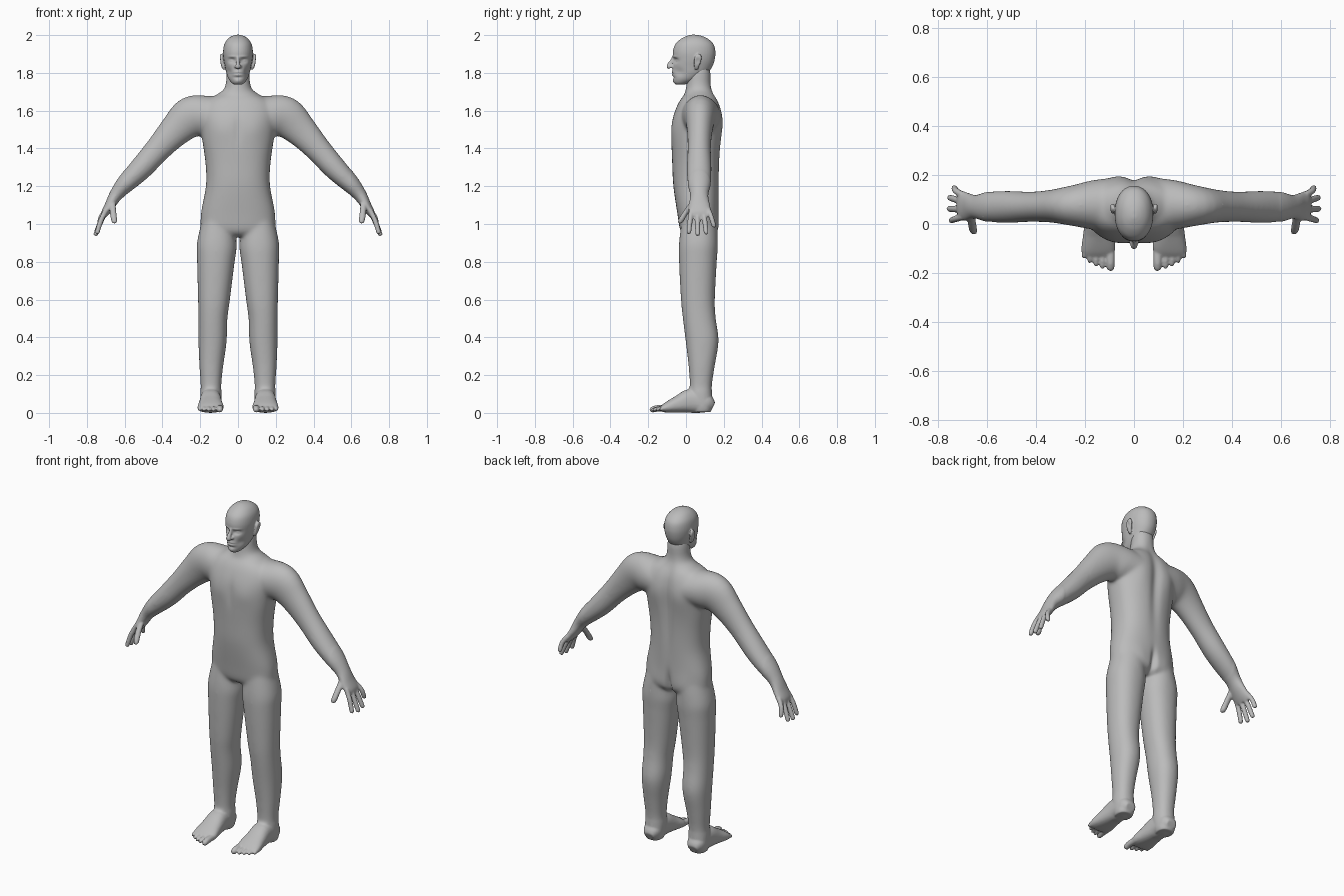
import bpy, bmesh, math
from mathutils import Vector

skin = bpy.data.materials.new("plain grey")
skin.diffuse_color = (0.5, 0.5, 0.5, 1)
X, Y = Vector((1, 0, 0)), Vector((0, 1, 0))
SIDES = (-1, 1)


def spline(p0, p1, p2, p3, t):
    return 0.5 * (2 * p1 + (p2 - p0) * t + (2 * p0 - 5 * p1 + 4 * p2 - p3) * t * t
                  + (3 * p1 - p0 - 3 * p2 + p3) * t ** 3)


def loft(bm, rows, axis=Y, side=1, p=2.0, n=32, steps=4):
    """Skin elliptical rings (x, y, z, half thickness, half width along axis)."""
    dense = []
    last = len(rows) - 1
    for i in range(last):
        q = [rows[max(0, i - 1)], rows[i], rows[i + 1], rows[min(last, i + 2)]]
        for s in range(steps):
            dense.append([spline(*c, s / steps) for c in zip(*q)])
    dense.append(list(rows[-1]))
    pts = [Vector(d[:3]) for d in dense]
    rings = []
    for i, d in enumerate(dense):
        tangent = pts[min(i + 1, len(pts) - 1)] - pts[max(i - 1, 0)]
        u = axis.cross(tangent).normalized()
        ring = []
        for k in range(n):
            c, s = math.cos(math.tau * k / n), math.sin(math.tau * k / n)
            co = (pts[i] + u * max(d[3], .002) * math.copysign(abs(c) ** (2 / p), c)
                  + axis * max(d[4], .002) * math.copysign(abs(s) ** (2 / p), s))
            co.x *= side
            ring.append(bm.verts.new(co))
        rings.append(ring)
    for a, b in zip(rings, rings[1:]):
        for k in range(n):
            bm.faces.new((a[k], a[(k + 1) % n], b[(k + 1) % n], b[k]))
    bm.faces.new(rings[0])
    bm.faces.new(rings[-1])


def column(bm, rows, side=1, p=2.0):
    """Upright loft from rows of (z, x min, x max, y front, y back)."""
    loft(bm, [((x0 + x1) / 2, (y0 + y1) / 2, z, (x1 - x0) / 2, (y1 - y0) / 2)
              for z, x0, x1, y0, y1 in rows], Y, side, p, 40)


def digit(bm, pts, r, axis, side):
    """Round-ended finger or toe."""
    a, b = Vector(pts[-2]), Vector(pts[-1])
    d = (b - a).normalized()
    rows = [(*q, r, r) for q in pts[:-1]]
    rows += [(*(b - d * r), r * .92, r * .92), (*(b - d * r * .4), r * .75, r * .75),
             (*b, r * .2, r * .2)]
    loft(bm, rows, axis, side, n=16, steps=3)


def apply(ob, name, kind, **props):
    m = ob.modifiers.new(name, kind)
    for k, v in props.items():
        setattr(m, k, v)
    bpy.context.view_layer.objects.active = ob
    bpy.ops.object.modifier_apply(modifier=name)


def fuse(bm, name, voxel):
    bmesh.ops.recalc_face_normals(bm, faces=bm.faces[:])
    me = bpy.data.meshes.new(name)
    bm.to_mesh(me)
    bm.free()
    ob = bpy.data.objects.new(name, me)
    bpy.context.collection.objects.link(ob)
    apply(ob, "fuse", 'REMESH', mode='VOXEL', voxel_size=voxel)
    return ob


def push(ob, centre, radii, offset):
    """Soft sculpting stroke."""
    c, o = Vector(centre), Vector(offset)
    for v in ob.data.vertices:
        d = sum(((v.co[i] - c[i]) / radii[i]) ** 2 for i in range(3))
        if d < 6:
            v.co += o * math.exp(-d)


def finish(ob, keep):
    """Thin the mesh, then colour and shade it."""
    apply(ob, "thin", 'DECIMATE', ratio=keep)
    ob.data.materials.clear()
    ob.data.materials.append(skin)
    for f in ob.data.polygons:
        f.use_smooth = True
        f.material_index = 0


# ---- body: trunk and neck
bm = bmesh.new()
column(bm, [(z, -w, w, f, b) for z, w, f, b in (
    (.935, .10, .0, .13), (.965, .185, -.03, .165), (1.05, .197, -.045, .172),
    (1.2, .170, -.067, .175), (1.32, .172, -.073, .178), (1.45, .19, -.078, .185),
    (1.55, .20, -.072, .19), (1.62, .19, -.05, .18), (1.665, .15, -.025, .162),
    (1.69, .09, .0, .145))], p=2.4)
column(bm, [(z, -w, w, f, b) for z, w, f, b in (
    (1.62, .15, -.02, .165), (1.675, .125, -.012, .155), (1.71, .078, -.002, .14),
    (1.75, .064, .003, .133), (1.80, .061, .01, .132), (1.85, .05, .03, .12))])

for s in SIDES:
    # legs
    column(bm, [(1.04, .03, .185, -.02, .15), (.9, .007, .217, -.037, .168),
                (.8, .018, .217, -.037, .163), (.6, .043, .212, -.027, .153),
                (.5, .056, .21, -.017, .158), (.38, .06, .21, -.002, .173),
                (.25, .078, .205, .013, .153), (.15, .088, .198, .02, .138),
                (.09, .087, .2, .02, .138), (.03, .092, .198, .03, .14),
                (.004, .1, .19, .04, .13)], s, 2.2)
    # feet
    loft(bm, [(.145, .145, .035, .02, .03), (.145, .11, .05, .05, .052),
              (.145, .03, .064, .064, .055), (.145, -.04, .046, .046, .062),
              (.145, -.09, .032, .032, .069), (.147, -.118, .024, .022, .066),
              (.147, -.135, .02, .012, .055)], X, s, 2.4)
    for x, tip, r in ((.096, -.192, .018), (.129, -.184, .0115), (.155, -.174, .011),
                      (.180, -.160, .0105), (.204, -.140, .0105)):
        digit(bm, [(x, -.09, .026), (x, (tip - .11) / 2, .024), (x, tip, .014)], r, X, s)
    # arms and palms
    loft(bm, [(.08, .078, 1.575, .095, .10), (.17, .078, 1.575, .105, .10),
              (.25, .075, 1.565, .11, .083), (.33, .073, 1.497, .088, .068),
              (.42, .07, 1.40, .07, .062), (.513, .07, 1.295, .062, .066),
              (.593, .07, 1.215, .05, .062), (.645, .07, 1.155, .036, .048),
              (.678, .071, 1.10, .027, .056), (.703, .075, 1.06, .021, .06),
              (.712, .077, 1.038, .013, .05)], Y, s)
    # fingers and thumbs
    for y0, y1, x, z in ((.029, .014, .748, .946), (.060, .062, .757, .936),
                         (.091, .108, .755, .944), (.119, .150, .735, .980)):
        digit(bm, [(.698, y0, 1.075), (.726, (y0 + y1) / 2, (1.065 + z) / 2 + .012),
                   (x, y1, z)], .0138, Y, s)
    digit(bm, [(.665, .045, 1.125), (.662, .008, 1.075), (.658, -.018, 1.035),
               (.652, -.034, 1.002)], .017, Y, s)

body = fuse(bm, "body", .0055)
# soft blending of the large forms, lighter on hands and feet
trunk = body.vertex_groups.new(name="trunk")
trunk.add([v.index for v in body.data.vertices
           if abs(v.co.x) < .6 and v.co.z > .12], 1.0, 'REPLACE')
apply(body, "blend", 'SMOOTH', factor=.5, iterations=55, vertex_group="trunk")
apply(body, "soften", 'SMOOTH', factor=.5, iterations=4)
# back groove, seat crease, shoulder blades and chest
push(body, (0, .19, 1.48), (.03, .1, .24), (0, -.013, 0))
push(body, (0, .17, .98), (.018, .07, .07), (0, -.022, 0))
push(body, (0, -.07, 1.50), (.02, .05, .08), (0, .005, 0))
for s in SIDES:
    push(body, (s * .09, .185, 1.53), (.06, .06, .10), (0, .010, 0))
    push(body, (s * .085, -.07, 1.50), (.06, .05, .06), (0, -.005, 0))
    push(body, (s * .09, .165, .99), (.06, .06, .07), (0, .008, 0))
for v in body.data.vertices:
    v.co.z = max(v.co.z, 0.0)
finish(body, .4)

# ---- head: skull and jaw
bm = bmesh.new()
column(bm, [(z, -w, w, f, b) for z, w, f, b in (
    (1.738, .02, -.052, -.01), (1.747, .034, -.062, .02), (1.768, .05, -.067, .07),
    (1.80, .062, -.070, .115), (1.835, .069, -.070, .14), (1.87, .076, -.068, .152),
    (1.91, .079, -.070, .156), (1.95, .073, -.058, .147), (1.978, .056, -.030, .12),
    (1.994, .034, .0, .088), (2.002, .01, .025, .055))], p=2.15)
# nose
loft(bm, [(0, -.058, 1.892, .010, .009), (0, -.073, 1.865, .011, .009),
          (0, -.087, 1.843, .013, .012), (0, -.092, 1.832, .010, .014),
          (0, -.085, 1.823, .006, .010)], X, n=20)
for s in SIDES:
    # nostril wings
    digit(bm, [(.010, -.06, 1.836), (.012, -.07, 1.834), (.012, -.085, 1.832)], .0085, X, s)
    # ears
    loft(bm, [(.072, .056, 1.818, .006, .008), (.078, .056, 1.832, .009, .013),
              (.085, .060, 1.855, .010, .018), (.089, .064, 1.880, .010, .020),
              (.088, .066, 1.895, .007, .013), (.087, .066, 1.902, .002, .004)],
         Y, s, n=20)
head = fuse(bm, "head", .004)
apply(head, "soften", 'SMOOTH', factor=.5, iterations=6)
# lips and chin
push(head, (0, -.072, 1.797), (.028, .04, .016), (0, -.007, 0))
push(head, (0, -.076, 1.797), (.022, .04, .0035), (0, .007, 0))
push(head, (0, -.064, 1.756), (.020, .04, .012), (0, -.005, 0))
push(head, (0, -.068, 1.776), (.022, .04, .006), (0, .005, 0))
for s in SIDES:
    # eye sockets, eyes, brows, cheeks, ear hollows
    push(head, (s * .032, -.062, 1.866), (.018, .05, .012), (0, .016, 0))
    push(head, (s * .034, -.050, 1.865), (.011, .04, .006), (0, -.008, 0))
    push(head, (s * .032, -.060, 1.886), (.022, .04, .006), (0, -.004, 0))
    push(head, (s * .050, -.040, 1.805), (.020, .04, .022), (-s * .005, .004, 0))
    push(head, (s * .092, .062, 1.868), (.010, .010, .018), (-s * .008, 0, 0))
finish(head, .9)
